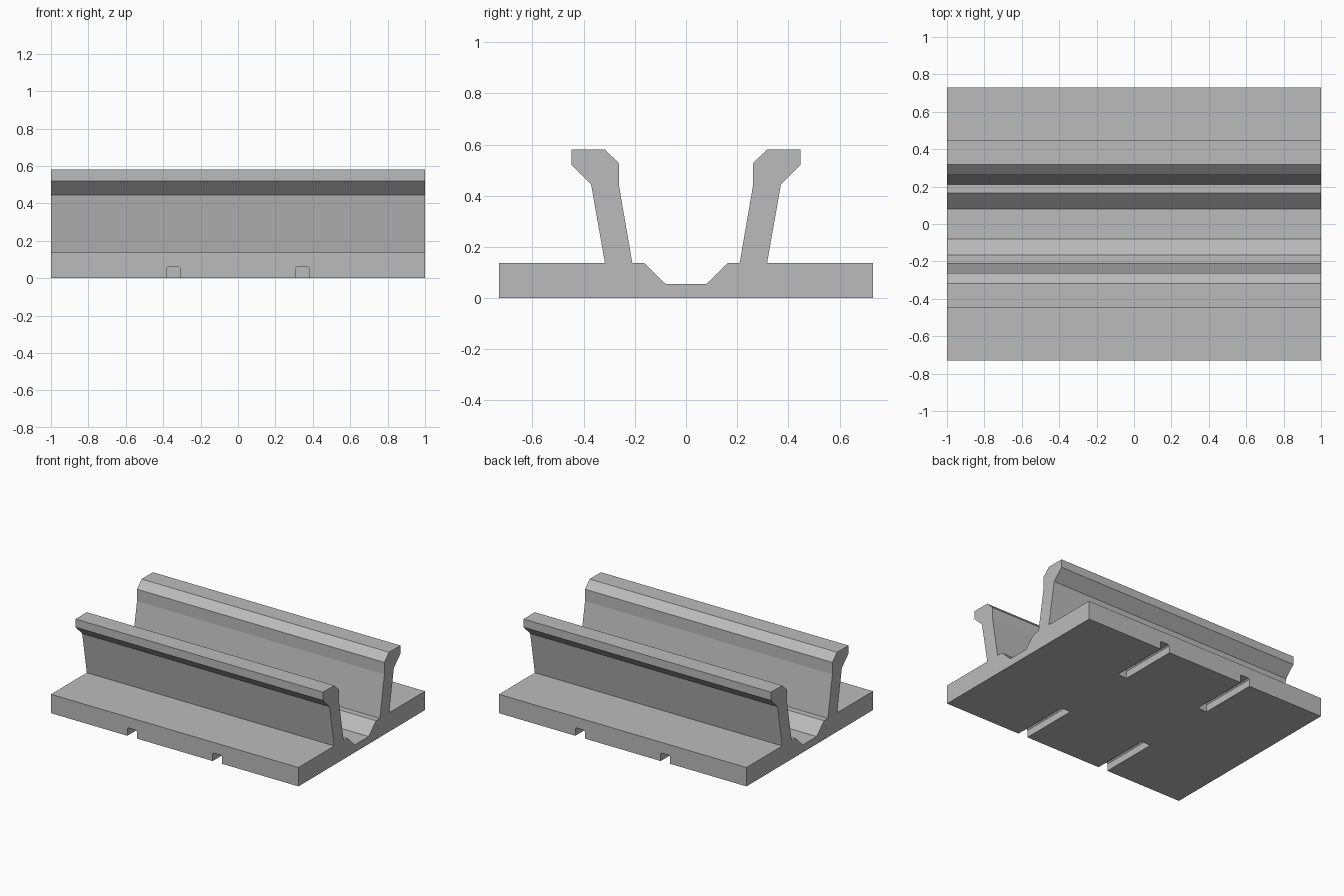
import bpy
import bmesh

cube = bpy.data.objects.get("Cube")
if cube:
    bpy.data.objects.remove(cube, do_unlink=True)

grey = bpy.data.materials.new("light_grey")
grey.use_nodes = True
colour = (0.5, 0.5, 0.5, 1)
grey.diffuse_color = colour
grey.node_tree.nodes["Principled BSDF"].inputs["Base Color"].default_value = colour


def prism(name, outline, depth, place):
    """Extrude an outline to +-depth; place(u, v, w) gives the 3D position."""
    bm = bmesh.new()
    near, far = ([bm.verts.new(place(u, v, w)) for u, v in outline]
                 for w in (-depth, depth))
    bm.faces.new(near)
    bm.faces.new(far)
    for i in range(len(outline)):
        bm.faces.new((near[i - 1], near[i], far[i], far[i - 1]))
    bmesh.ops.recalc_face_normals(bm, faces=bm.faces)
    mesh = bpy.data.meshes.new(name)
    bm.to_mesh(mesh)
    bm.free()
    mesh.materials.append(grey)
    obj = bpy.data.objects.new(name, mesh)
    bpy.context.collection.objects.link(obj)
    return obj


# Rail section: channel floor, flared wall, chamfered lip, base flange
half = [(0.08, 0.055), (0.165, 0.138), (0.21, 0.138), (0.262, 0.44),
        (0.262, 0.527), (0.317, 0.58), (0.447, 0.58), (0.447, 0.52),
        (0.371, 0.445), (0.317, 0.138), (0.73, 0.138), (0.73, 0)]
section = half + [(-y, z) for y, z in reversed(half)]
rail = prism("twin_wall_rail", section, 1, lambda u, v, w: (w, u, v))

# Four underside slots, open at the front and back edges
w, top, c = 0.038, 0.06, 0.008
slot = [(-w, -0.1), (w, -0.1), (w, top - c), (w - c, top),
        (c - w, top), (-w, top - c)]
slot_length = 0.44
for x in (-0.345, 0.345):
    for side in (-1, 1):
        centre = side * 0.73
        cutter = prism("slot_cutter", slot, slot_length,
                       lambda u, v, d: (x + u, centre + d, v))
        cutter.hide_render = True
        cut = rail.modifiers.new("slot", 'BOOLEAN')
        cut.operation = 'DIFFERENCE'
        cut.solver = 'EXACT'
        cut.object = cutter
        bpy.context.view_layer.objects.active = rail
        bpy.ops.object.modifier_apply(modifier=cut.name)
        bpy.data.objects.remove(cutter, do_unlink=True)
